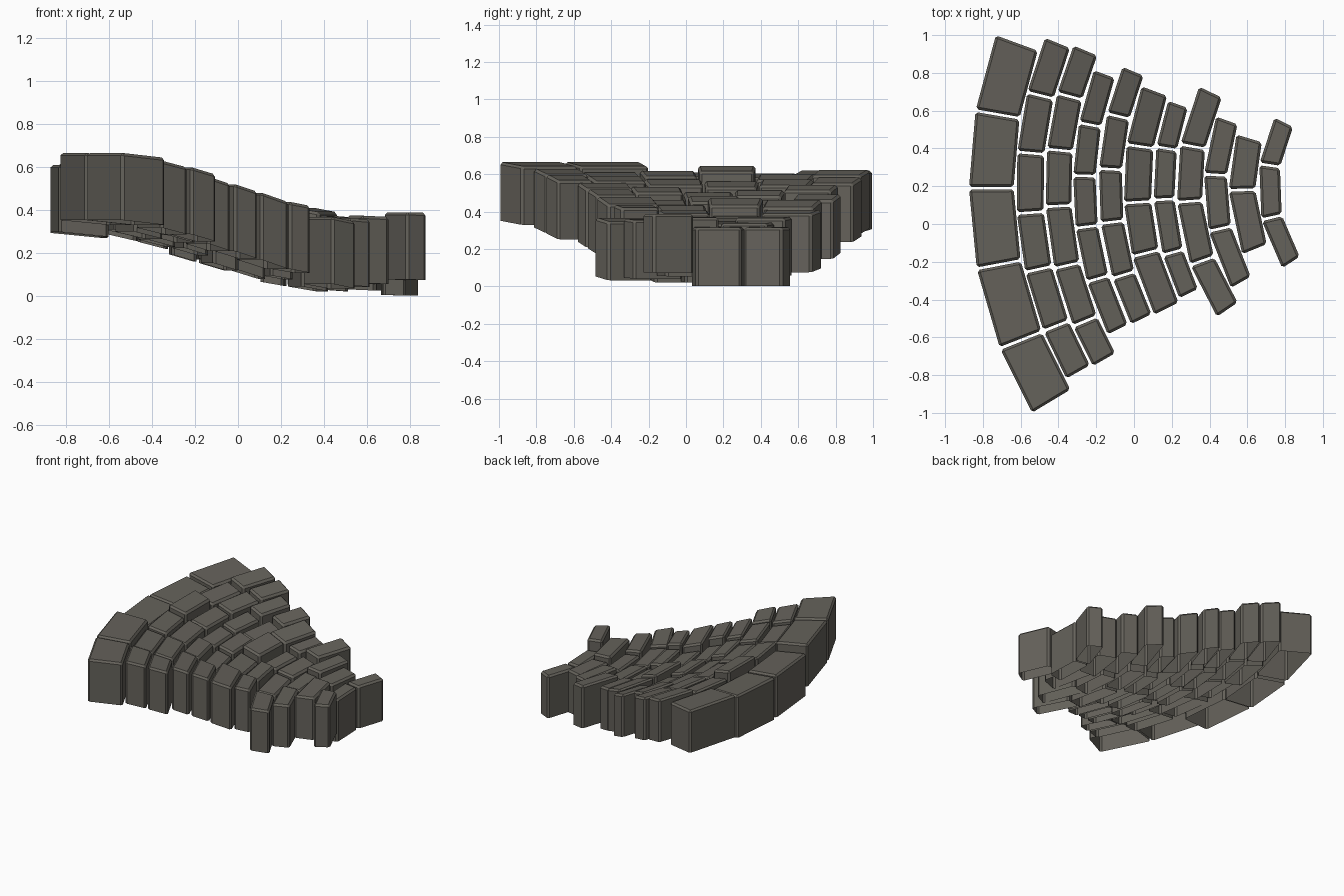
import bpy, bmesh, math

# Cobbles lie in concentric arcs round this centre
CX, CY = 1.45, 0.20
HEIGHT, GAP, BEVEL = 0.313, 0.014, 0.013

stone_mat = bpy.data.materials.new("dark_stone")
stone_mat.diffuse_color = (0.130, 0.122, 0.104, 1)

# Slope of the paving: (x along the middle line, height of the underside)
SLOPE = [(-0.87, 0.292), (-0.60, 0.265), (-0.33, 0.195), (-0.06, 0.115),
         (0.10, 0.065), (0.36, 0.02), (0.55, 0.006), (0.80, 0.0)]


def underside(x):
    if x <= SLOPE[0][0]:
        return SLOPE[0][1]
    for (x0, z0), (x1, z1) in zip(SLOPE, SLOPE[1:]):
        if x <= x1:
            return z0 + (z1 - z0) * (x - x0) / (x1 - x0)
    return 0.0


# Each arc row: outer x, inner x, joints in y (back to front), lift of each stone
ROWS = [
    (-0.873, -0.637, [0.965, 0.58, 0.19, -0.215, -0.615, -0.945], [.015, .0, .005, .06, .06]),
    (-0.625, -0.483, [0.965, 0.68, 0.375, 0.06, -0.24, -0.54, -0.79], [.045, .02, .065, .04, .03, .05]),
    (-0.470, -0.335, [0.925, 0.675, 0.39, 0.095, -0.22, -0.515, -0.725], [.04, .03, .02, .03, .05, .055]),
    (-0.322, -0.205, [0.80, 0.525, 0.255, -0.015, -0.29, -0.565], [.04, .01, .0, .03, .05]),
    (-0.187, -0.067, [0.815, 0.57, 0.29, 0.01, -0.27, -0.51], [.03, .0, .02, .0, .055]),
    (-0.055, 0.088, [0.71, 0.41, 0.115, -0.155, -0.455], [.04, .05, .01, .055]),
    (0.103, 0.212, [0.64, 0.40, 0.13, -0.15, -0.375], [.03, .0, .03, .06]),
    (0.226, 0.358, [0.705, 0.41, 0.12, -0.195, -0.46], [.055, .01, .0, .012]),
    (0.370, 0.490, [0.555, 0.26, -0.025, -0.315], [.04, .01, .03]),
    (0.502, 0.642, [0.46, 0.18, -0.14], [.02, .05]),
    (0.656, 0.766, [0.545, 0.31, 0.035, -0.21], [.0, .0, .072]),
]


def add_stone(bm, x_out, x_in, y_back, y_front, lift):
    """One wedge-shaped cobble, open underneath, with chamfered edges."""
    r_mid = CX - (x_out + x_in) / 2
    rim = []
    for x, y, side in ((x_out, y_back, -1), (x_out, y_front, 1),
                       (x_in, y_front, 1), (x_in, y_back, -1)):
        r = CX - x
        a = math.asin((y + side * GAP / 2 - CY) / r_mid)
        rim.append((CX - r * math.cos(a), CY + r * math.sin(a), underside(x) + lift))
    low = [bm.verts.new(p) for p in rim]
    top = [bm.verts.new((x, y, z + HEIGHT)) for x, y, z in rim]
    bm.faces.new(top)
    for i in range(4):
        j = (i + 1) % 4
        bm.faces.new((low[i], low[j], top[j], top[i]))
    edges = [e for v in top for e in v.link_edges]
    bmesh.ops.bevel(bm, geom=list(set(edges)), offset=BEVEL, segments=1,
                    affect='EDGES', profile=0.5)


# Build every arc of cobbles
for n, (x_out, x_in, joints, lifts) in enumerate(ROWS, 1):
    bm = bmesh.new()
    for y_back, y_front, lift in zip(joints, joints[1:], lifts):
        add_stone(bm, x_out, x_in, y_back, y_front, lift)
    mesh = bpy.data.meshes.new(f"cobble_row_{n}")
    bm.to_mesh(mesh)
    bm.free()
    mesh.materials.append(stone_mat)
    bpy.context.collection.objects.link(bpy.data.objects.new(f"cobble_row_{n}", mesh))
